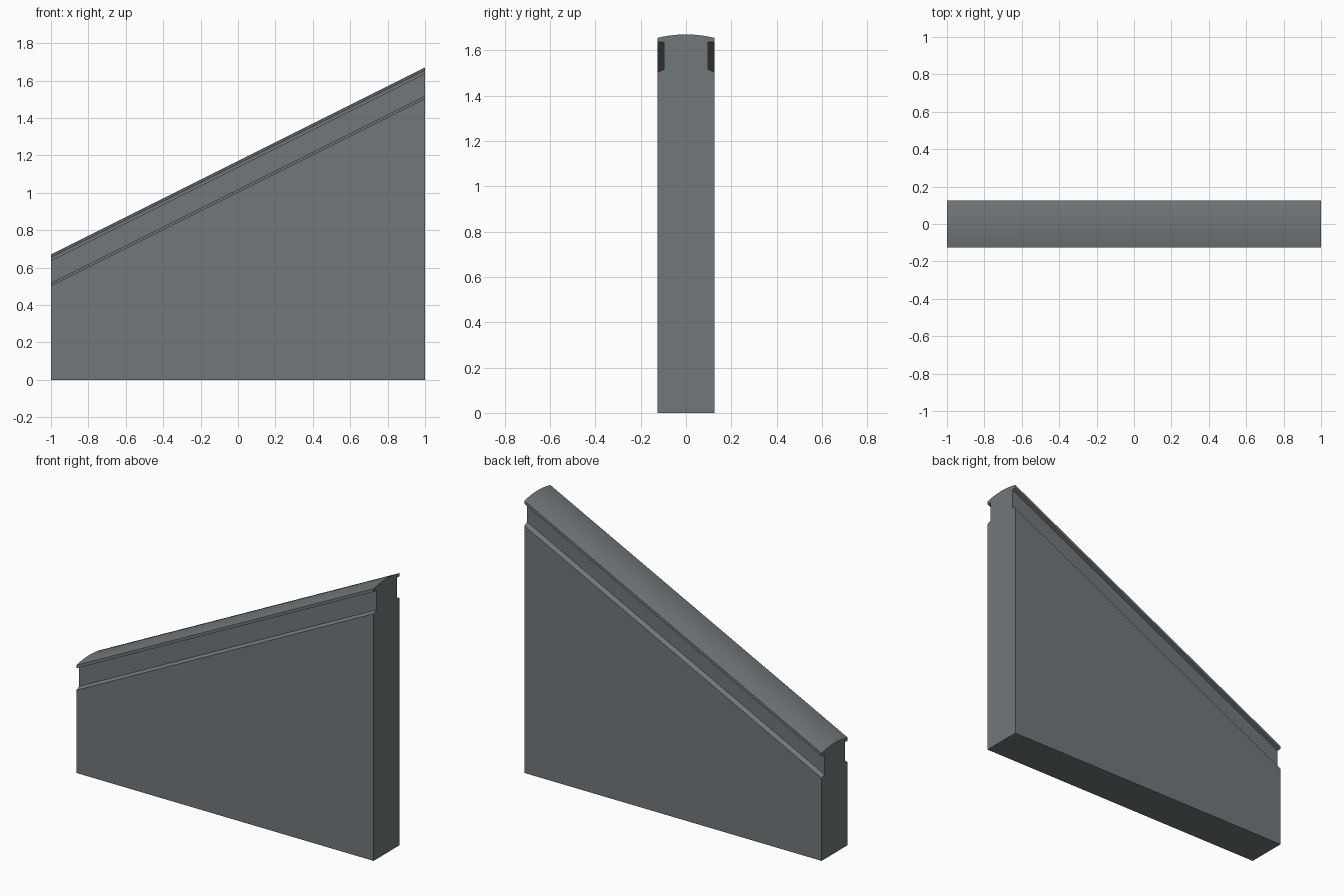
import bpy, bmesh, math

if "Cube" in bpy.data.objects:
    bpy.data.objects.remove(bpy.data.objects["Cube"])

# One flat concrete grey
mat = bpy.data.materials.new("concrete grey")
mat.diffuse_color = (0.165, 0.187, 0.198, 1)
mat.use_nodes = True
mat.node_tree.nodes["Principled BSDF"].inputs["Base Color"].default_value = mat.diffuse_color

SLOPE = 0.5
HALF_LEN, HALF_W, NECK = 1.0, 0.125, 0.098

# Half cross-section at the tall end: wall, chamfer, neck groove, coping lip
half = [(HALF_W, 0.0), (HALF_W, 1.503), (NECK, 1.516), (NECK, 1.636),
        (HALF_W, 1.636), (HALF_W, 1.655)]

# Shallow rounded top of the coping
rise, steps = 0.015, 10
radius = (HALF_W ** 2 + rise ** 2) / (2 * rise)
span = math.asin(HALF_W / radius)
arc = []
for i in range(1, steps):
    a = span - 2 * span * i / steps
    arc.append((radius * math.sin(a), 1.67 - radius + radius * math.cos(a)))

profile = half + arc + [(-y, z) for y, z in reversed(half)]

# Sweep the section along x, sloping everything but the base
bm = bmesh.new()
rings = []
for x in (-HALF_LEN, HALF_LEN):
    drop = SLOPE * (HALF_LEN - x)
    rings.append([bm.verts.new((x, y, z - drop if z > 0 else 0)) for y, z in profile])
n = len(profile)
for i in range(n):
    j = (i + 1) % n
    bm.faces.new((rings[0][i], rings[0][j], rings[1][j], rings[1][i]))
for ring in rings:
    bm.faces.new(ring)
bmesh.ops.recalc_face_normals(bm, faces=bm.faces)

mesh = bpy.data.meshes.new("sloped_wall")
bm.to_mesh(mesh)
bm.free()
mesh.materials.append(mat)
wall = bpy.data.objects.new("sloped_wall", mesh)
bpy.context.collection.objects.link(wall)

# Smooth the rounded top, keep the other edges sharp
bpy.context.view_layer.objects.active = wall
wall.select_set(True)
bpy.ops.object.shade_smooth_by_angle(angle=math.radians(10))
